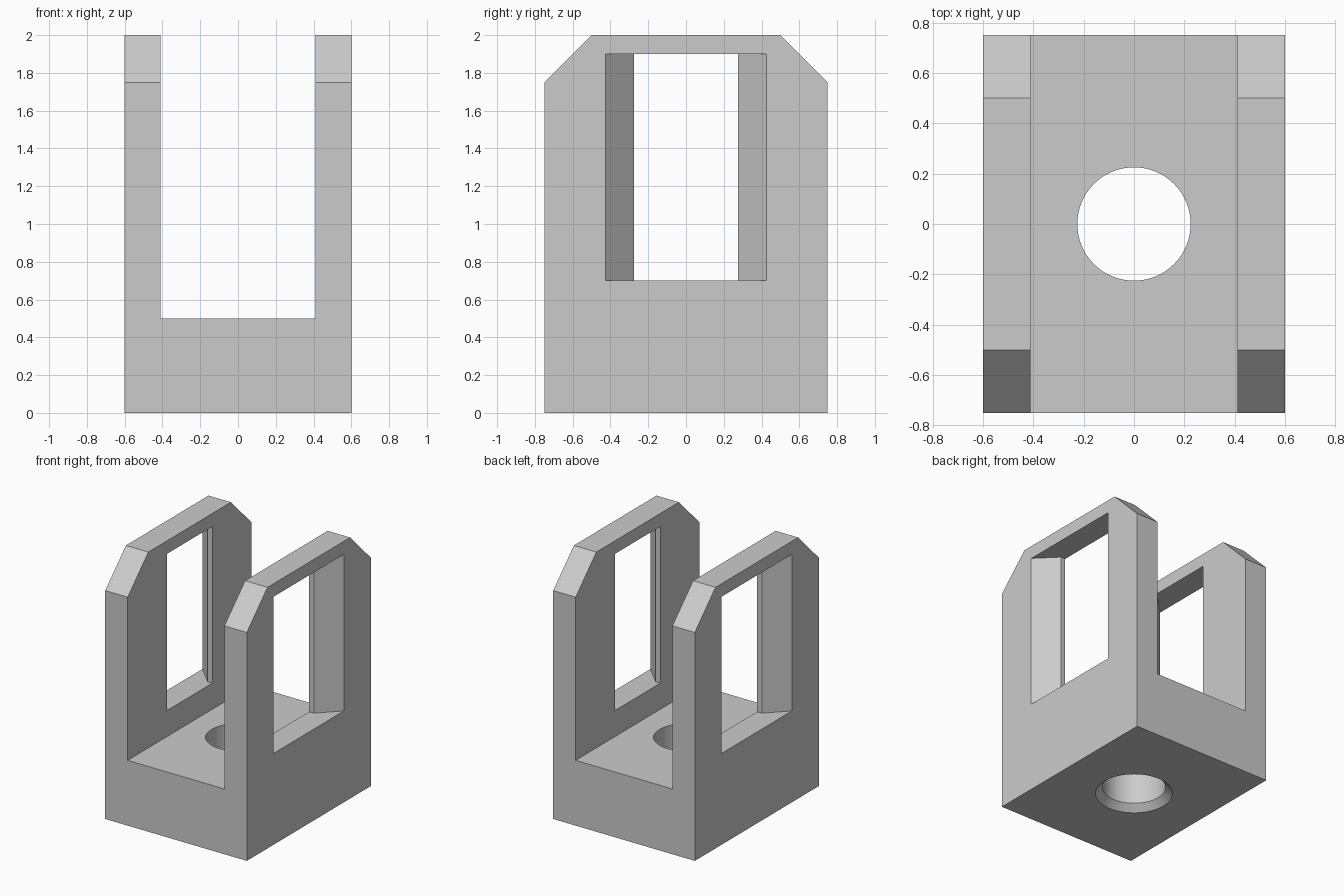
import bpy, bmesh, math
from mathutils import Vector

cube = bpy.data.objects.get("Cube")
if cube:
    bpy.data.objects.remove(cube, do_unlink=True)

grey = bpy.data.materials.new("plain_grey")
grey.use_nodes = True
colour = (0.6, 0.6, 0.6, 1)
grey.diffuse_color = colour
grey.node_tree.nodes["Principled BSDF"].inputs["Base Color"].default_value = colour


def prism(name, points, sweep):
    """Extrude a closed outline along the sweep vector."""
    bm = bmesh.new()
    face = bm.faces.new([bm.verts.new(p) for p in points])
    ext = bmesh.ops.extrude_face_region(bm, geom=[face])
    moved = [v for v in ext["geom"] if isinstance(v, bmesh.types.BMVert)]
    bmesh.ops.translate(bm, verts=moved, vec=Vector(sweep))
    bmesh.ops.recalc_face_normals(bm, faces=bm.faces)
    return finish(name, bm)


def lathe(name, profile, steps):
    """Spin a radius/height profile about the z axis."""
    bm = bmesh.new()
    verts = [bm.verts.new((r, 0, z)) for r, z in profile]
    edges = [bm.edges.new(pair) for pair in zip(verts, verts[1:])]
    bmesh.ops.spin(bm, geom=verts + edges, axis=(0, 0, 1), cent=(0, 0, 0),
                   angle=math.tau, steps=steps)
    bmesh.ops.remove_doubles(bm, verts=bm.verts, dist=1e-4)
    bmesh.ops.recalc_face_normals(bm, faces=bm.faces)
    return finish(name, bm)


def finish(name, bm):
    mesh = bpy.data.meshes.new(name)
    bm.to_mesh(mesh)
    bm.free()
    mesh.materials.append(grey)
    obj = bpy.data.objects.new(name, mesh)
    bpy.context.collection.objects.link(obj)
    return obj


def cut(target, cutter):
    cutter.hide_render = True
    mod = target.modifiers.new("cut", "BOOLEAN")
    mod.operation = "DIFFERENCE"
    mod.solver = "EXACT"
    mod.object = cutter
    bpy.context.view_layer.objects.active = target
    bpy.ops.object.modifier_apply(modifier=mod.name)
    bpy.data.objects.remove(cutter, do_unlink=True)


# Block with chamfered upper corners, outlined from the side
half = [(0.75, 0), (0.75, 1.75), (0.5, 2)]
outline = half + [(-y, z) for y, z in reversed(half)]
bracket = prism("clevis_bracket", [(-0.6, y, z) for y, z in outline], (1.2, 0, 0))

# Channel between the two upright walls
inner = 0.41
cut(bracket, prism("channel_cutter",
                   [(-inner, -1, 0.5), (inner, -1, 0.5),
                    (inner, -1, 2.2), (-inner, -1, 2.2)], (0, 2, 0)))

# Windows with jambs flaring toward the outside
flare = [(-0.7, 0.525), (-0.45, 0.275), (0.45, 0.275), (0.7, 0.525)]
flare += [(x, -y) for x, y in reversed(flare)]
cut(bracket, prism("window_cutter", [(x, y, 0.7) for x, y in flare], (0, 0, 1.2)))

# Round hole through the base, countersunk underneath
cut(bracket, lathe("hole_cutter",
                   [(0, -0.1), (0.375, -0.1), (0.225, 0.05), (0.225, 0.6), (0, 0.6)], 64))

# Smooth the hole and keep the corners crisp
bpy.ops.object.select_all(action="DESELECT")
bracket.select_set(True)
bpy.context.view_layer.objects.active = bracket
bpy.ops.object.shade_smooth_by_angle(angle=math.radians(30))
